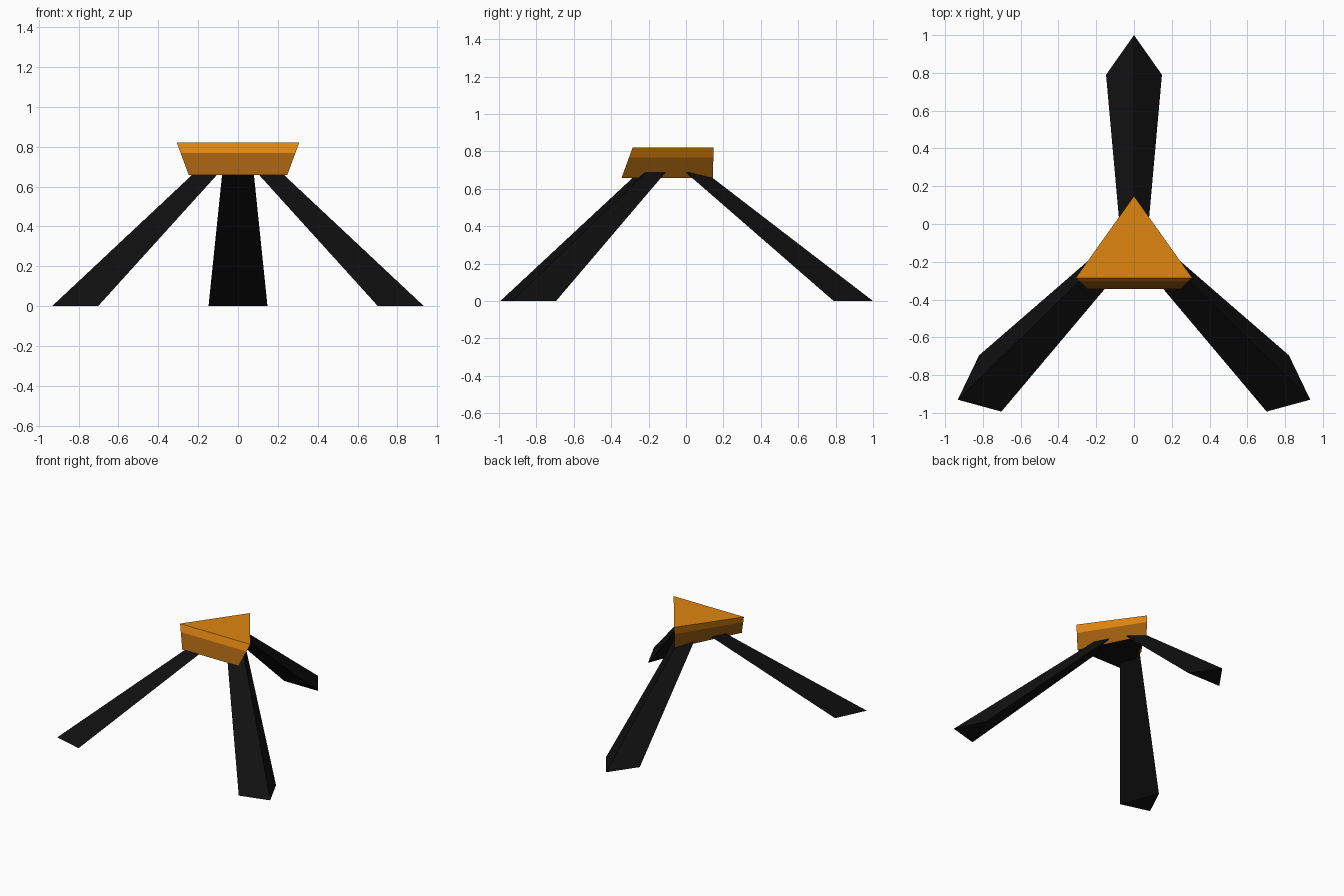
import bpy, bmesh
from mathutils import Vector

if "Cube" in bpy.data.objects:
    bpy.data.objects.remove(bpy.data.objects["Cube"])


def material(name, rgb):
    m = bpy.data.materials.new(name)
    m.diffuse_color = (*rgb, 1)
    m.use_nodes = True
    m.node_tree.nodes["Principled BSDF"].inputs["Base Color"].default_value = m.diffuse_color
    return m


orange = material("orange", (0.74, 0.235, 0.005))
brown = material("dark_orange", (0.35, 0.112, 0.005))
black = material("black", (0.005, 0.005, 0.005))


def loft(name, rings, mats, pick=None):
    """Closed solid through triangular rings listed from bottom to top."""
    bm = bmesh.new()
    loops = [[bm.verts.new(p) for p in ring] for ring in rings]
    for low, high in zip(loops, loops[1:]):
        for i in range(3):
            j = (i + 1) % 3
            bm.faces.new((low[i], low[j], high[j], high[i]))
    bm.faces.new(loops[0][::-1])
    bm.faces.new(loops[-1])
    bmesh.ops.recalc_face_normals(bm, faces=bm.faces[:])
    if pick:
        for f in bm.faces:
            f.material_index = pick(f)
    mesh = bpy.data.meshes.new(name)
    bm.to_mesh(mesh)
    bm.free()
    for m in mats:
        mesh.materials.append(m)
    obj = bpy.data.objects.new(name, mesh)
    bpy.context.collection.objects.link(obj)
    return obj


def ring(points, z):
    return [Vector((x, y, z)) for x, y in points]


# Legs: tapered triangular posts splayed outward
LEG_TOP = 0.687
loft("back_leg", [ring([(0, 1), (-0.148, 0.79), (0.148, 0.79)], 0),
                  ring([(0, 0.105), (-0.077, 0), (0.077, 0)], LEG_TOP)], [black])
for side, s in (("right", 1), ("left", -1)):
    foot = [(s * 0.933, -0.93), (s * 0.82, -0.695), (s * 0.702, -0.993)]
    top = [(s * 0.20, -0.215), (s * 0.145, -0.11), (s * 0.08, -0.255)]
    loft("front_leg_" + side, [ring(foot, 0), ring(top, LEG_TOP)], [black])

# Head: triangular wedge with bright upper rim, darker lower band, black base
base = ring([(-0.247, -0.345), (0.247, -0.345), (0, 0.143)], 0.657)
lid = ring([(-0.308, -0.285), (0.308, -0.285), (0, 0.148)], 0.822)
t = (0.768 - 0.657) / (0.822 - 0.657)
rim = [a.lerp(b, t) for a, b in zip(base, lid)]


def head_colour(f):
    z = f.calc_center_median().z
    return 0 if z > 0.768 else 1 if z > 0.66 else 2


loft("head", [base, rim, lid], [orange, brown, black], head_colour)
